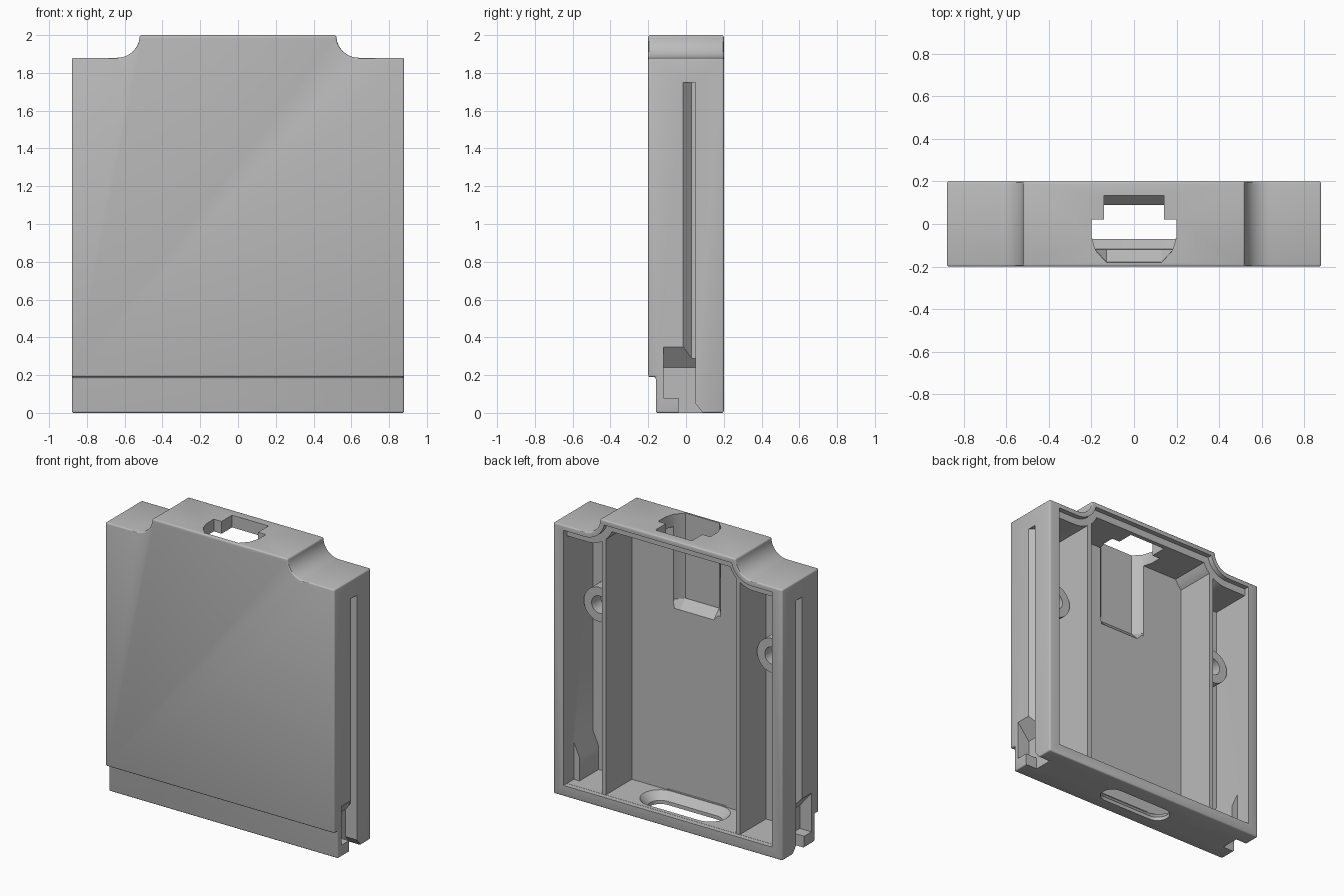
import bpy, bmesh, math

cube = bpy.data.objects.get("Cube")
if cube:
    bpy.data.objects.remove(cube, do_unlink=True)

grey = bpy.data.materials.new("plain grey")
grey.use_nodes = True
COLOUR = (0.5, 0.5, 0.5, 1)
grey.diffuse_color = COLOUR
grey.node_tree.nodes["Principled BSDF"].inputs["Base Color"].default_value = COLOUR


def loft(name, first, last):
    """Closed solid between two matching rings of 3D points."""
    bm = bmesh.new()
    a = [bm.verts.new(p) for p in first]
    b = [bm.verts.new(p) for p in last]
    n = len(a)
    bm.faces.new(a)
    bm.faces.new(b[::-1])
    for i in range(n):
        j = (i + 1) % n
        bm.faces.new((a[i], b[i], b[j], a[j]))
    bmesh.ops.recalc_face_normals(bm, faces=bm.faces)
    mesh = bpy.data.meshes.new(name)
    bm.to_mesh(mesh)
    bm.free()
    mesh.materials.append(grey)
    ob = bpy.data.objects.new(name, mesh)
    bpy.context.collection.objects.link(ob)
    return ob


def prism(name, pts, axis, lo, hi):
    """Extrude a 2D outline along x, y or z."""
    def place(p, t):
        q = list(p)
        q.insert("xyz".index(axis), t)
        return q
    return loft(name, [place(p, lo) for p in pts], [place(p, hi) for p in pts])


def box(name, x0, x1, y0, y1, z0, z1):
    return prism(name, [(x0, y0), (x1, y0), (x1, y1), (x0, y1)], "z", z0, z1)


def boolean(ob, other, operation="DIFFERENCE"):
    mod = ob.modifiers.new(operation.lower(), "BOOLEAN")
    mod.operation = operation
    mod.solver = "EXACT"
    mod.object = other
    other.hide_render = True
    helpers.append(other)


def bake(ob):
    """Apply the modifiers and shade smooth with sharp edges."""
    bpy.context.view_layer.update()
    deps = bpy.context.evaluated_depsgraph_get()
    mesh = bpy.data.meshes.new_from_object(ob.evaluated_get(deps))
    ob.modifiers.clear()
    ob.data = mesh
    bpy.ops.object.select_all(action="DESELECT")
    ob.select_set(True)
    bpy.context.view_layer.objects.active = ob
    bpy.ops.object.shade_smooth_by_angle(angle=math.radians(30))


def outline(w, bottom, d):
    """Case silhouette with concave shoulders, inset by d at the top."""
    r = 0.12 + d
    start, end = 1.5 * math.pi, math.pi + math.asin(d / r)
    right = [(w, bottom), (w, 1.88 - d)]
    for i in range(11):
        a = start + (end - start) * i / 10
        right.append((0.64 + r * math.cos(a), 2 + r * math.sin(a)))
    return right + [(-x, z) for x, z in reversed(right)]


def stadium(half, r, z, y=0.01):
    ring = []
    for side in (1, -1):
        for i in range(13):
            a = side * math.pi / 2 - math.pi / 2 - math.pi / 2 + math.pi * i / 12
            a += math.pi / 2 if side == 1 else -math.pi / 2 + math.pi
            a = -math.pi / 2 + math.pi * i / 12 + (0 if side == 1 else math.pi)
            ring.append((side * (half - r) + r * math.cos(a), y + r * math.sin(a), z))
    return ring


def circle(x, z, r):
    return [(x + r * math.cos(i * math.pi / 16), z + r * math.sin(i * math.pi / 16))
            for i in range(32)]


helpers = []

# Case shell with a stepped foot and softened edges
case = prism("case", outline(0.88, 0, 0), "y", -0.2, 0.2)
boolean(case, box("foot_step", -1, 1, -0.3, -0.16, -0.1, 0.19))
bevel = case.modifiers.new("soft edges", "BEVEL")
bevel.width = 0.01
bevel.segments = 3
bevel.angle_limit = math.radians(40)

# Open back: shallow lid seat, then the main cavity
boolean(case, prism("lid_seat", outline(0.8, 0.075, 0.035), "y", 0.165, 0.3))
boolean(case, prism("cavity", outline(0.799, 0.076, 0.085), "y", -0.12, 0.2))

for s in (1, -1):
    # Latch housing inside the wall, then its pocket, notch and the side groove
    housing = [(0.755, 0.06), (0.84, 0.06), (0.84, 0.35), (0.805, 0.35), (0.755, 0.24)]
    pocket = [(0.79, 0.08), (0.9, 0.08), (0.9, 0.375), (0.88, 0.35), (0.79, 0.24)]
    notch = [(-0.04, -0.05), (0.13, -0.05), (0.05, 0.05), (0.05, 0.1), (-0.04, 0.1)]
    groove = [(0.9, -0.034), (0.83, 0.03), (0.83, 0.05), (0.9, 0.05)]
    boolean(case, prism("housing", [(s * x, z) for x, z in housing], "y", -0.14, 0.09), "UNION")
    boolean(case, prism("pocket", [(s * x, z) for x, z in pocket], "y", -0.12, 0.05))
    boolean(case, prism("notch", notch, "x", s * 0.79, s * 0.9))
    boolean(case, prism("groove", [(s * x, y) for x, y in groove], "z", 0.28, 1.75))

# Connector opening in the top, running down into a recess with a sloped end
half = [(0.14, 0.135), (0.14, 0.02), (0.2, 0.02), (0.2, -0.06), (0.18, -0.125), (0.13, -0.18)]
port = half + [(-x, y) for x, y in reversed(half)]
boolean(case, prism("port", port, "z", 1.41, 2.1))
boolean(case, loft("port_slope", [(x, max(y, -0.11), 1.34) for x, y in port],
                   [(x, y, 1.412) for x, y in port]))

# Flared slot through the floor
boolean(case, loft("slot", stadium(0.27, 0.08, -0.05), stadium(0.27, 0.08, 0.1)))
boolean(case, loft("slot_flare", stadium(0.27, 0.08, 0.025), stadium(0.33, 0.135, 0.085)))
bake(case)

for s, side in ((1, "left"), (-1, "right")):
    # Long inner rib
    bake(box(side + "_rib", s * 0.5, s * 0.53, -0.13, 0.165, 0.065, 1.88))
    # Screw boss between rib and wall
    boss = prism(side + "_screw_boss", circle(s * 0.665, 1.29, 0.12), "y", -0.13, 0)
    boolean(boss, prism("screw_hole", circle(s * 0.665, 1.29, 0.06), "y", -0.1, 0.1))
    bake(boss)

for ob in helpers:
    bpy.data.objects.remove(ob, do_unlink=True)
